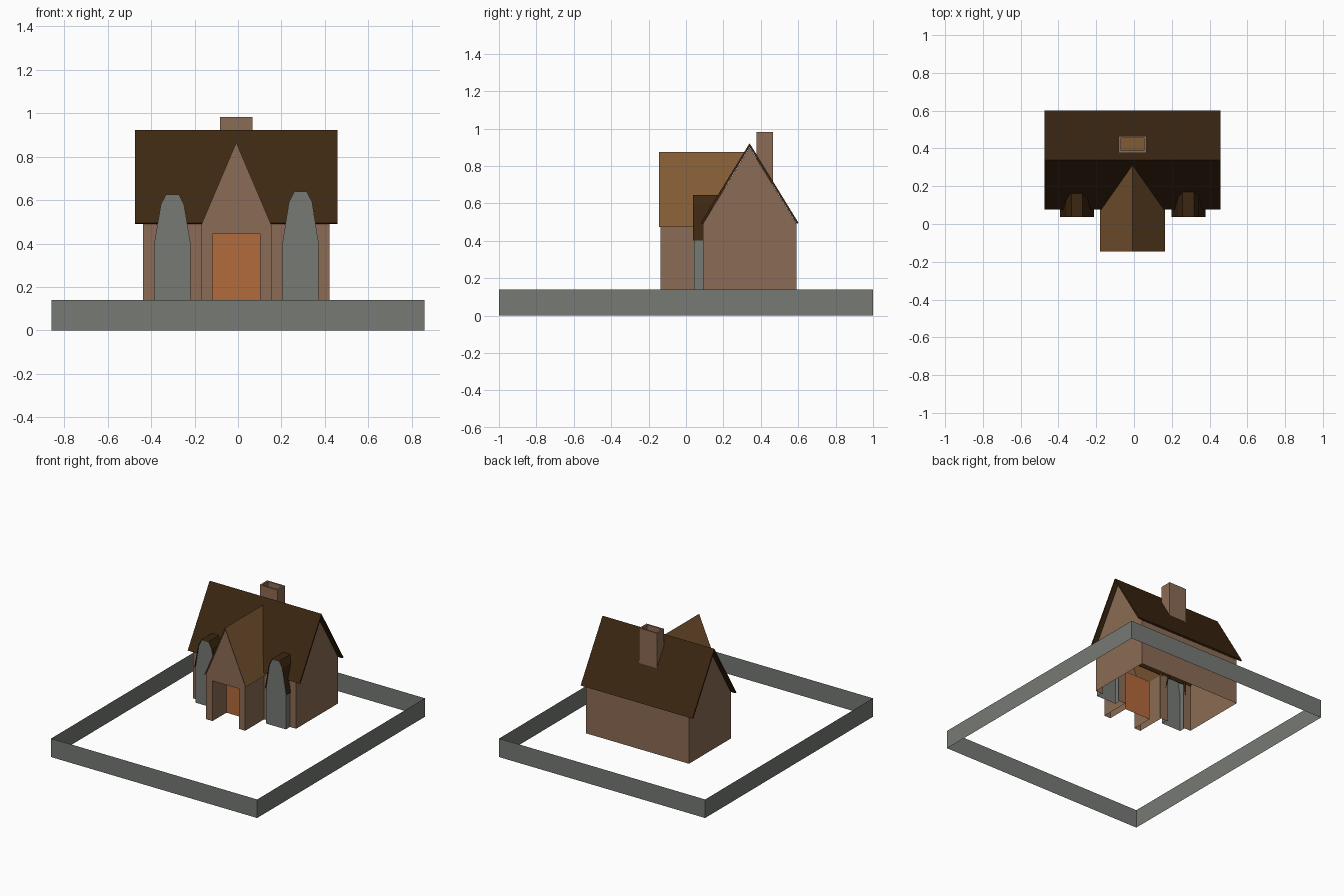
import bpy, bmesh

if "Cube" in bpy.data.objects:
    bpy.data.objects.remove(bpy.data.objects["Cube"])

def material(name, rgb):
    m = bpy.data.materials.new(name)
    m.diffuse_color = (*rgb, 1)
    m.use_nodes = True
    m.node_tree.nodes["Principled BSDF"].inputs["Base Color"].default_value = m.diffuse_color
    return m

WALL = material("brown wall", (0.26, 0.148, 0.09))
ROOF = material("dark brown roof", (0.046, 0.02, 0.006))
PORCH = material("light brown roof", (0.22, 0.105, 0.034))
STONE = material("grey stone", (0.18, 0.194, 0.174))
DOOR = material("orange door", (0.45, 0.145, 0.045))

CX = -0.008      # house centre line
G = 0.14         # ground height of the house
RIDGE_Y, RIDGE_Z, SLOPE = 0.34, 0.922, 1.64

def mesh(name, verts, faces, mats, rule=None):
    me = bpy.data.meshes.new(name)
    me.from_pydata(verts, [], faces)
    bm = bmesh.new()
    bm.from_mesh(me)
    bmesh.ops.recalc_face_normals(bm, faces=bm.faces)
    bm.to_mesh(me)
    bm.free()
    for m in mats:
        me.materials.append(m)
    if rule:
        for p in me.polygons:
            p.material_index = rule(p)
    ob = bpy.data.objects.new(name, me)
    bpy.context.collection.objects.link(ob)
    return ob

def strip(name, pts, y0, y1, mat, cx=CX, cap=False):
    """Sweep an open xz profile along y; y1 is a number or a function of z."""
    end = y1 if callable(y1) else (lambda z: y1)
    n = len(pts)
    v = [(cx + x, y0, z) for x, z in pts] + [(cx + x, end(z), z) for x, z in pts]
    f = [(i, i + 1, n + i + 1, n + i) for i in range(n - 1)]
    if cap:
        f.append(tuple(range(n)))
    return mesh(name, v, f, [mat])

def meet_roof(z):
    return max(0.09, RIDGE_Y - (RIDGE_Z - z) / SLOPE + 0.004)

# Open kerb around the plot
c = [(-0.86, -1), (0.86, -1), (0.86, 1), (-0.86, 1)]
mesh("plot_kerb", [(x, y, z) for z in (0, G) for x, y in c],
     [(i, (i + 1) % 4, 4 + (i + 1) % 4, 4 + i) for i in range(4)], [STONE])

# House shell: gables and back wall
prof = [(0.09, G), (0.09, 0.49), (RIDGE_Y, 0.90), (0.59, 0.49), (0.59, G)]
mesh("house_walls", [(CX + s * 0.43, y, z) for s in (-1, 1) for y, z in prof],
     [(0, 1, 2, 3, 4), (9, 8, 7, 6, 5), (3, 4, 9, 8)], [WALL])

# Front wall pieces between the bays and the porch
for side, s in (("left", -1), ("right", 1)):
    for part, a, b in (("outer", 0.365, 0.43), ("inner", 0.155, 0.225)):
        xs = CX + s * a, CX + s * b
        mesh(f"front_wall_{part}_{side}",
             [(xs[0], 0.09, G), (xs[1], 0.09, G), (xs[1], 0.09, 0.5), (xs[0], 0.09, 0.5)],
             [(0, 1, 2, 3) if s > 0 else (3, 2, 1, 0)], [WALL])

# Main roof, a thin folded slab
rp = [(0.078, 0.495), (RIDGE_Y, RIDGE_Z), (0.602, 0.495),
      (0.592, 0.490), (RIDGE_Y, 0.903), (0.088, 0.490)]
mesh("main_roof", [(CX + s * 0.467, y, z) for s in (-1, 1) for y, z in rp],
     [(i, (i + 1) % 6, 6 + (i + 1) % 6, 6 + i) for i in range(6)] +
     [(0, 1, 4, 5), (1, 2, 3, 4), (6, 7, 10, 11), (7, 8, 9, 10)], [ROOF])

# Chimney with a sunken flue
def ring(hx, y0, y1, z):
    return [(CX - hx, y0, z), (CX + hx, y0, z), (CX + hx, y1, z), (CX - hx, y1, z)]

levels = [ring(0.074, 0.377, 0.465, 0.70), ring(0.074, 0.377, 0.465, 0.982),
          ring(0.06, 0.388, 0.454, 0.982), ring(0.06, 0.388, 0.454, 0.93)]
faces = [(4 * k + i, 4 * k + (i + 1) % 4, 4 * k + 4 + (i + 1) % 4, 4 * k + 4 + i)
         for k in range(3) for i in range(4)] + [(12, 13, 14, 15)]
mesh("chimney", sum(levels, []), faces, [WALL, PORCH],
     lambda p: 1 if len(set(round(p.center.z - 0.93, 3) for _ in (0,))) and abs(p.center.z - 0.93) < 0.001 else 0)

# Porch: front with doorway, outer sides, recess and door
jamb = [(0.11, G), (0.11, 0.443), (-0.11, 0.443), (-0.11, G)]
outer = [(-0.163, G), (-0.163, 0.482), (0, 0.866), (0.163, 0.482), (0.163, G)]
front = outer + jamb
mesh("porch_front", [(CX + x, -0.135, z) for x, z in front], [tuple(range(9))], [WALL])
for side, s in (("left", -1), ("right", 1)):
    strip(f"porch_side_{side}", [(s * 0.163, G), (s * 0.163, 0.49)], -0.135, 0.09, WALL)
strip("porch_recess", jamb, -0.135, 0.03, WALL)
mesh("front_door", [(CX + x, 0.03, z) for x, z in jamb], [(0, 1, 2, 3)], [DOOR])
strip("porch_roof", [(-0.173, 0.475), (0, 0.876), (0.173, 0.475)], -0.145, meet_roof, PORCH)

# Two stone bays with clipped steep roofs
for side, cx, dz in (("left", -0.302, 0.0), ("right", 0.288, 0.012)):
    half = [(0.09, 0.402), (0.055, 0.585 + dz), (0.03, 0.632 + dz)]
    roof = [(-x, z) for x, z in half] + [(x, z) for x, z in reversed(half)]
    strip(f"bay_roof_{side}", roof, 0.037, meet_roof, ROOF, cx)
    body = [(-0.083, G), (-0.083, 0.405)] + [(x * 0.97, z - 0.005) for x, z in roof[1:-1]] \
        + [(0.083, 0.405), (0.083, G)]
    strip(f"bay_wall_{side}", body, 0.042, 0.09, STONE, cx, cap=True)
